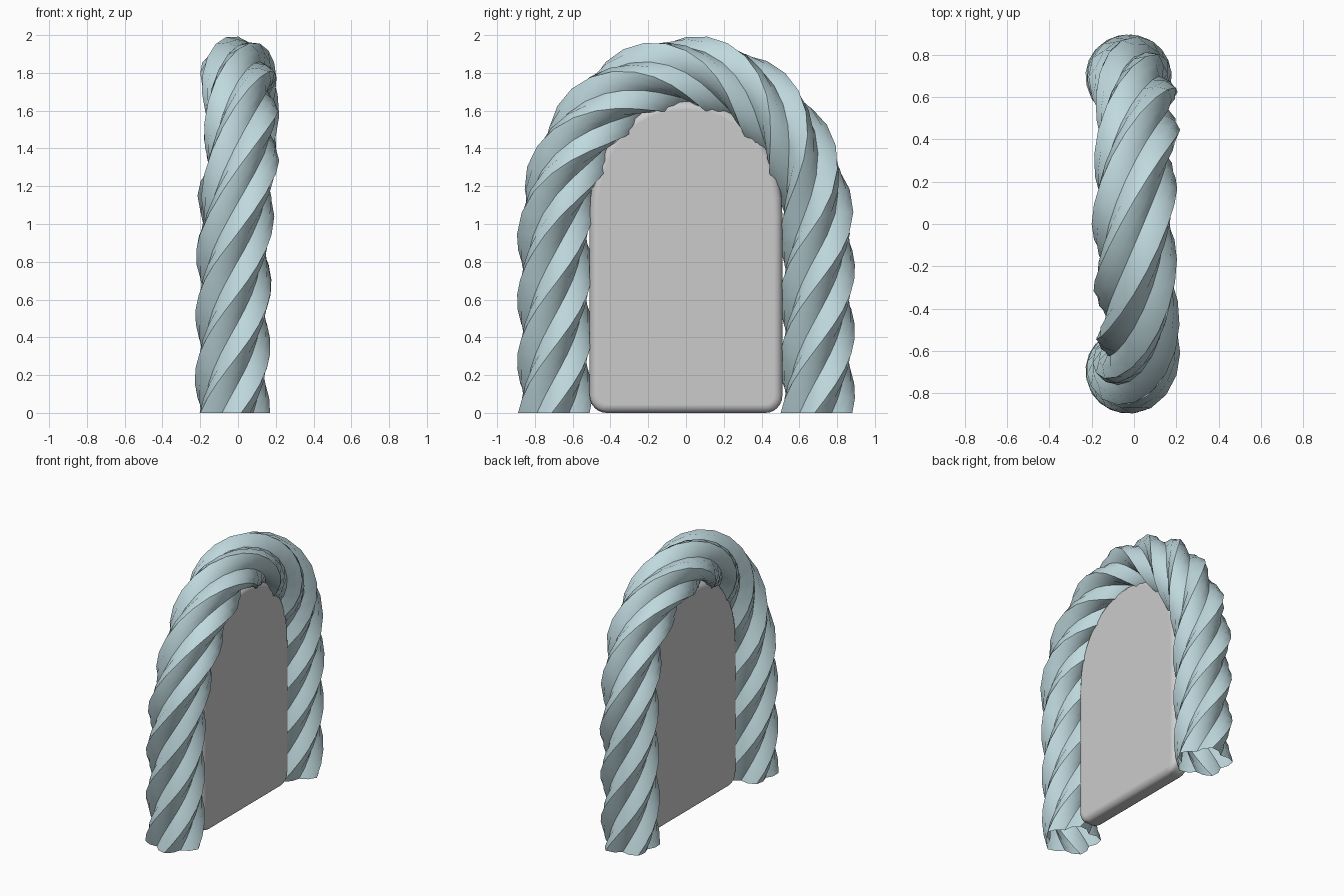
import bpy, bmesh
from math import sin, cos, pi
from mathutils import Vector

if "Cube" in bpy.data.objects:
    bpy.data.objects.remove(bpy.data.objects["Cube"])


def make_object(name, bm):
    mesh = bpy.data.meshes.new(name)
    bm.normal_update()
    bm.to_mesh(mesh)
    bm.free()
    obj = bpy.data.objects.new(name, mesh)
    bpy.context.collection.objects.link(obj)
    return obj


def smooth(obj, angle):
    bpy.ops.object.select_all(action='DESELECT')
    obj.select_set(True)
    bpy.context.view_layer.objects.active = obj
    bpy.ops.object.shade_smooth_by_angle(angle=angle)


# Arch path in the yz plane: straight leg, half ellipse, straight leg
HALF, SPRING, RISE = 0.695, 0.94, 0.86
LEG, ARC = 12, 26
path = [Vector((0, -HALF, SPRING * i / LEG)) for i in range(LEG)]
path += [Vector((0, -HALF * cos(pi * i / ARC), SPRING + RISE * sin(pi * i / ARC)))
         for i in range(ARC + 1)]
path += [Vector((0, HALF, SPRING * i / LEG)) for i in reversed(range(LEG))]
lengths = [0.0]
for a, b in zip(path, path[1:]):
    lengths.append(lengths[-1] + (b - a).length)
total = lengths[-1]


# Slight sideways sway of the rope along its length
def sway(u):
    keys = [(0, -.03), (.17, -.025), (.33, .02), (.5, 0), (.64, .02), (.76, -.02), (1, -.03)]
    for (u0, x0), (u1, x1) in zip(keys, keys[1:]):
        if u <= u1:
            t = (u - u0) / (u1 - u0)
            return x0 + (x1 - x0) * t * t * (3 - 2 * t)
    return keys[-1][1]


# Twisted rope arch: lobed cross-section swept with a constant twist, open ends
LOBES, PITCH = 5, 1.65
RADII = (0.2, 0.178, 0.145, 0.178)
side = Vector((1, 0, 0))
n = LOBES * len(RADII)
bm = bmesh.new()
rings = []
for i, p in enumerate(path):
    if i in (0, len(path) - 1):
        tangent = Vector((0, 0, 1 if i == 0 else -1))
    else:
        tangent = (path[i + 1] - path[i - 1]).normalized()
    up = tangent.cross(side)
    s = lengths[i]
    centre = p + side * sway(s / total)
    ring = []
    for k in range(n):
        r = RADII[k % len(RADII)]
        a = 2 * pi * k / n + 2 * pi * (s - 0.35) / PITCH
        ring.append(bm.verts.new(centre + side * (r * cos(a)) + up * (r * sin(a))))
    rings.append(ring)
for lower, upper in zip(rings, rings[1:]):
    for k in range(n):
        j = (k + 1) % n
        bm.faces.new((lower[k], lower[j], upper[j], upper[k]))
rope = make_object("rope_arch", bm)
blue = bpy.data.materials.new("pale_blue")
blue.diffuse_color = (0.52, 0.69, 0.73, 1)
blue.use_nodes = True
blue.node_tree.nodes["Principled BSDF"].inputs["Base Color"].default_value = blue.diffuse_color
rope.data.materials.append(blue)
smooth(rope, 0.95)

# Rounded slab filling the arch opening
THICK, W, SHOULDER, TOP, CORNER = 0.07, 0.51, 1.05, 1.65, 0.09
outline = []
for sy, start in ((-1, pi), (1, 1.5 * pi)):
    for i in range(7):
        a = start + pi / 2 * i / 6
        outline.append((sy * (W - CORNER) + CORNER * cos(a), CORNER + CORNER * sin(a)))
for i in range(25):
    c, s = cos(pi * i / 24), sin(pi * i / 24)
    e = 2 / 2.15
    outline.append((W * abs(c) ** e * (1 if c > 0 else -1),
                    SHOULDER + (TOP - SHOULDER) * abs(s) ** e))
bm = bmesh.new()
face = bm.faces.new([bm.verts.new((-THICK, y, z)) for y, z in outline])
grown = bmesh.ops.extrude_face_region(bm, geom=[face])
moved = [v for v in grown["geom"] if isinstance(v, bmesh.types.BMVert)]
bmesh.ops.translate(bm, verts=moved, vec=(2 * THICK, 0, 0))
bmesh.ops.recalc_face_normals(bm, faces=bm.faces)
slab = make_object("inner_slab", bm)
bevel = slab.modifiers.new("round_edges", 'BEVEL')
bevel.width = 0.045
bevel.segments = 4
bevel.limit_method = 'ANGLE'
bevel.angle_limit = 0.9
bevel.use_clamp_overlap = False
bevel.harden_normals = True
smooth(slab, 0.7)
bpy.ops.object.modifier_apply(modifier="round_edges")
